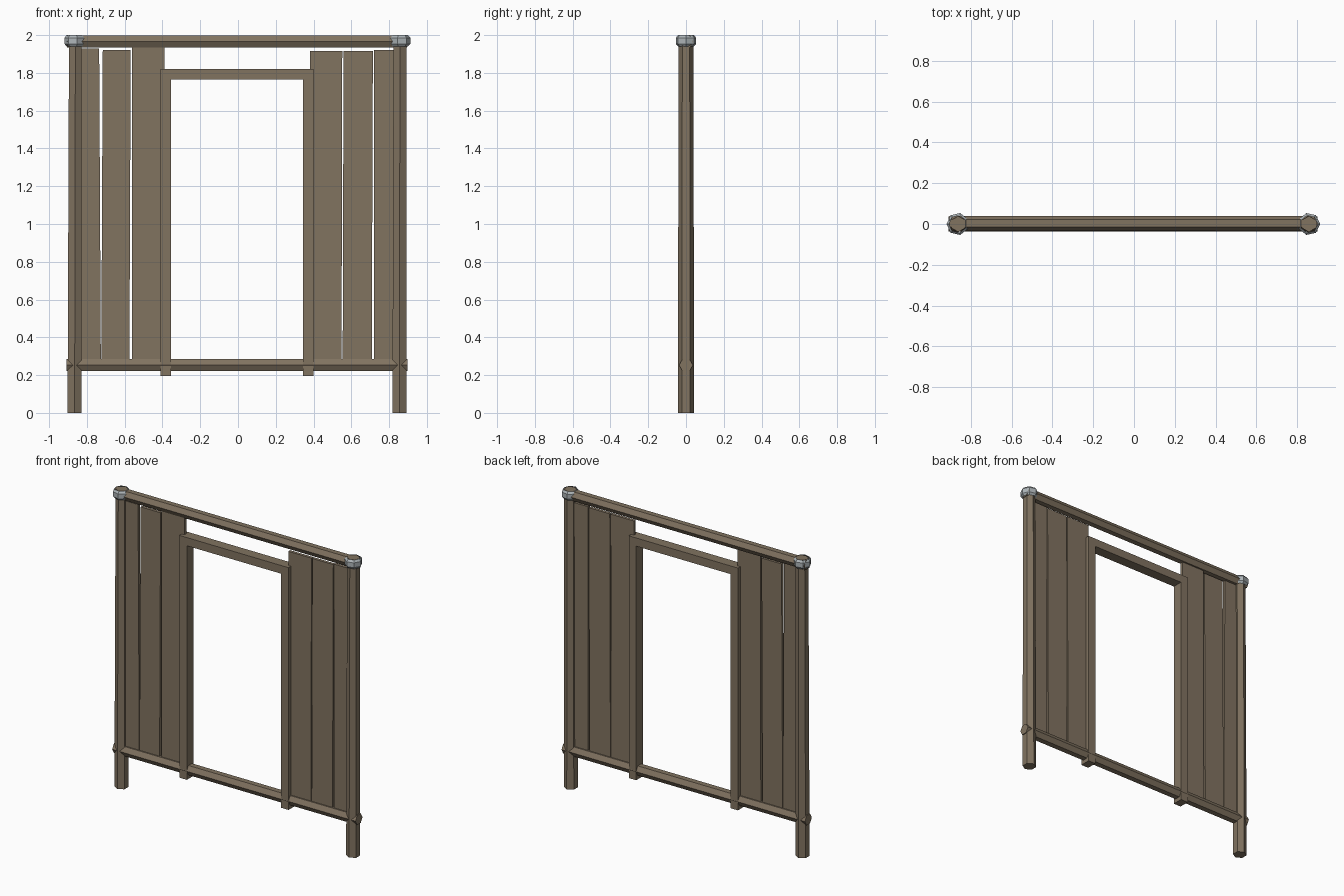
import bpy, bmesh, math
from mathutils import Vector

cube = bpy.data.objects.get("Cube")
if cube:
    bpy.data.objects.remove(cube, do_unlink=True)


def material(name, rgb):
    m = bpy.data.materials.new(name)
    m.use_nodes = True
    m.diffuse_color = (*rgb, 1)
    m.node_tree.nodes["Principled BSDF"].inputs["Base Color"].default_value = (*rgb, 1)
    return m


wood = material("weathered wood", (0.22, 0.172, 0.118))
metal = material("pale metal", (0.42, 0.46, 0.48))


def finish(name, bm, mat):
    bmesh.ops.recalc_face_normals(bm, faces=bm.faces)
    mesh = bpy.data.meshes.new(name)
    bm.to_mesh(mesh)
    bm.free()
    mesh.materials.append(mat)
    obj = bpy.data.objects.new(name, mesh)
    bpy.context.collection.objects.link(obj)
    return obj


def hex_beam(name, start, end, r0, r1):
    """Six-sided pole with ridges towards the front and back."""
    bm = bmesh.new()
    axis = (Vector(end) - Vector(start)).normalized()
    ridge = Vector((0, 1, 0))
    side = axis.cross(ridge)
    rings = []
    for p, r in ((start, r0), (end, r1)):
        rings.append([bm.verts.new(Vector(p) + r * (ridge * math.cos(i * math.pi / 3)
                      + side * math.sin(i * math.pi / 3))) for i in range(6)])
    for i in range(6):
        j = (i + 1) % 6
        bm.faces.new((rings[0][i], rings[0][j], rings[1][j], rings[1][i]))
    bm.faces.new(rings[0])
    bm.faces.new(rings[1])
    return finish(name, bm, wood)


def extrude_outline(name, points, depth):
    """Front outline given as (x, z), extruded evenly about y = 0."""
    bm = bmesh.new()
    face = bm.faces.new([bm.verts.new((x, -depth / 2, z)) for x, z in points])
    out = bmesh.ops.extrude_face_region(bm, geom=[face])
    moved = [v for v in out["geom"] if isinstance(v, bmesh.types.BMVert)]
    bmesh.ops.translate(bm, verts=moved, vec=(0, depth, 0))
    return finish(name, bm, wood)


def collar(name, x, z, turn):
    """Faceted barrel band, open at the top and bottom."""
    bm = bmesh.new()
    rings = []
    for dz, r in ((-0.030, 0.043), (-0.016, 0.055), (0.016, 0.055), (0.030, 0.043)):
        rings.append([bm.verts.new((x + r * math.cos(turn + i * math.tau / 7),
                                    r * math.sin(turn + i * math.tau / 7), z + dz))
                      for i in range(7)])
    for a, b in zip(rings, rings[1:]):
        for i in range(7):
            j = (i + 1) % 7
            bm.faces.new((a[i], a[j], b[j], b[i]))
    return finish(name, bm, metal)


# Posts and rails
for side, low, high in (("right", -0.865, -0.861), ("left", 0.855, 0.857)):
    hex_beam(side + "_post", (low, 0, 0), (high, 0, 1.998), 0.043, 0.039)
hex_beam("top_rail", (-0.905, 0.003, 1.966), (0.895, 0.003, 1.966), 0.036, 0.036)
hex_beam("bottom_rail", (-0.908, 0, 0.253), (0.898, 0, 0.253), 0.037, 0.037)

# Bands where the top rail meets the posts
collar("right_collar", -0.864, 1.97, math.pi / 7)
collar("left_collar", 0.857, 1.97, 0)

# Wall planks: bottom left x, bottom right x, top left x, top right x, top z
planks = [
    (-0.87, -0.726, -0.87, -0.735, 1.93),
    (-0.724, -0.575, -0.716, -0.568, 1.92),
    (-0.562, -0.39, -0.560, -0.39, 1.935),
    (0.38, 0.548, 0.38, 0.552, 1.915),
    (0.554, 0.708, 0.559, 0.714, 1.915),
    (0.720, 0.86, 0.719, 0.86, 1.92),
]
for n, (bl, br, tl, tr, top) in enumerate(planks, 1):
    extrude_outline(f"wall_plank_{n}", [(bl, 0.25), (br, 0.25), (tr, top), (tl, top)], 0.02)

# Door frame in one piece
extrude_outline("door_frame", [
    (-0.41, 0.195), (-0.355, 0.195), (-0.355, 1.765), (0.345, 1.765),
    (0.345, 0.195), (0.40, 0.195), (0.40, 1.82), (-0.41, 1.82)], 0.07)
